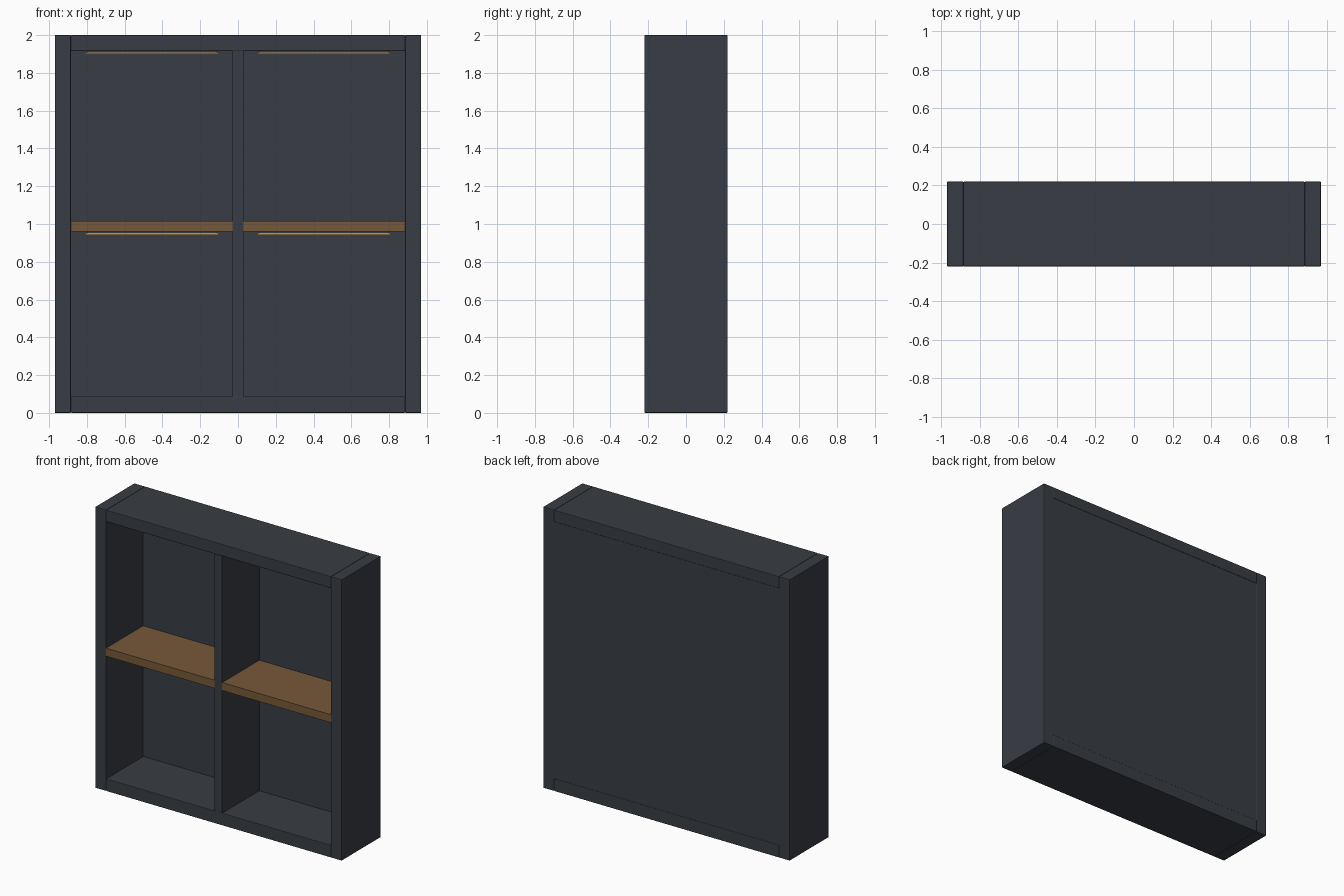
import bpy

if "Cube" in bpy.data.objects:
    bpy.data.objects.remove(bpy.data.objects["Cube"])


def material(name, rgb):
    m = bpy.data.materials.new(name)
    m.diffuse_color = (*rgb, 1.0)
    m.use_nodes = True
    m.node_tree.nodes["Principled BSDF"].inputs["Base Color"].default_value = m.diffuse_color
    return m


CHARCOAL = material("charcoal", (0.040, 0.047, 0.058))
WOOD = material("brown wood", (0.18, 0.10, 0.04))
GLOW = material("warm light", (0.55, 0.30, 0.10))


def box(name, x, y, z, mat, bevel=0.0):
    """Box from (min, max) ranges on each axis."""
    bpy.ops.mesh.primitive_cube_add(
        size=1, location=[(a + b) / 2 for a, b in (x, y, z)])
    ob = bpy.context.object
    ob.name = name
    ob.scale = [b - a for a, b in (x, y, z)]
    bpy.ops.object.transform_apply(location=False, rotation=False, scale=True)
    ob.data.materials.append(mat)
    if bevel:
        mod = ob.modifiers.new("soft edge", 'BEVEL')
        mod.width = bevel
        mod.segments = 2
    return ob


W, D, H = 0.97, 0.22, 2.0      # half width, half depth, height
IN = 0.885                     # inner half width
FLOOR, CEIL = 0.088, 1.916     # inner heights
BACK = 0.197                   # front of back panel
DIV = 0.03                     # half thickness of divider
SHELF = (0.96, 1.017)
DEPTH = (-D, D)

# Outer frame
box("bottom_panel", (-IN, IN), DEPTH, (0, FLOOR), CHARCOAL, 0.004)
box("top_panel", (-IN, IN), DEPTH, (CEIL, H), CHARCOAL, 0.004)
box("back_panel", (-IN, IN), (BACK, D - 0.002), (FLOOR, CEIL), CHARCOAL)
box("centre_divider", (-DIV, DIV), (-D, BACK), (FLOOR, CEIL), CHARCOAL)

# Mirrored parts on both sides
for side, s in (("left", -1), ("right", 1)):
    def span(a, b):
        return tuple(sorted((s * a, s * b)))

    box(side + "_side_panel", span(IN, W), DEPTH, (0, H), CHARCOAL, 0.004)
    box(side + "_shelf", span(DIV, IN), (-D, BACK), SHELF, WOOD)

    # Light strips under the shelf and the top, on slim mounts
    for level, under in (("lower", SHELF[0]), ("upper", CEIL)):
        box(f"{side}_{level}_light_mount", span(0.11, 0.80), (-0.006, 0.006),
            (under - 0.009, under), CHARCOAL)
        box(f"{side}_{level}_light_strip", span(0.10, 0.81), (-0.012, 0.012),
            (under - 0.017, under - 0.008), GLOW)
